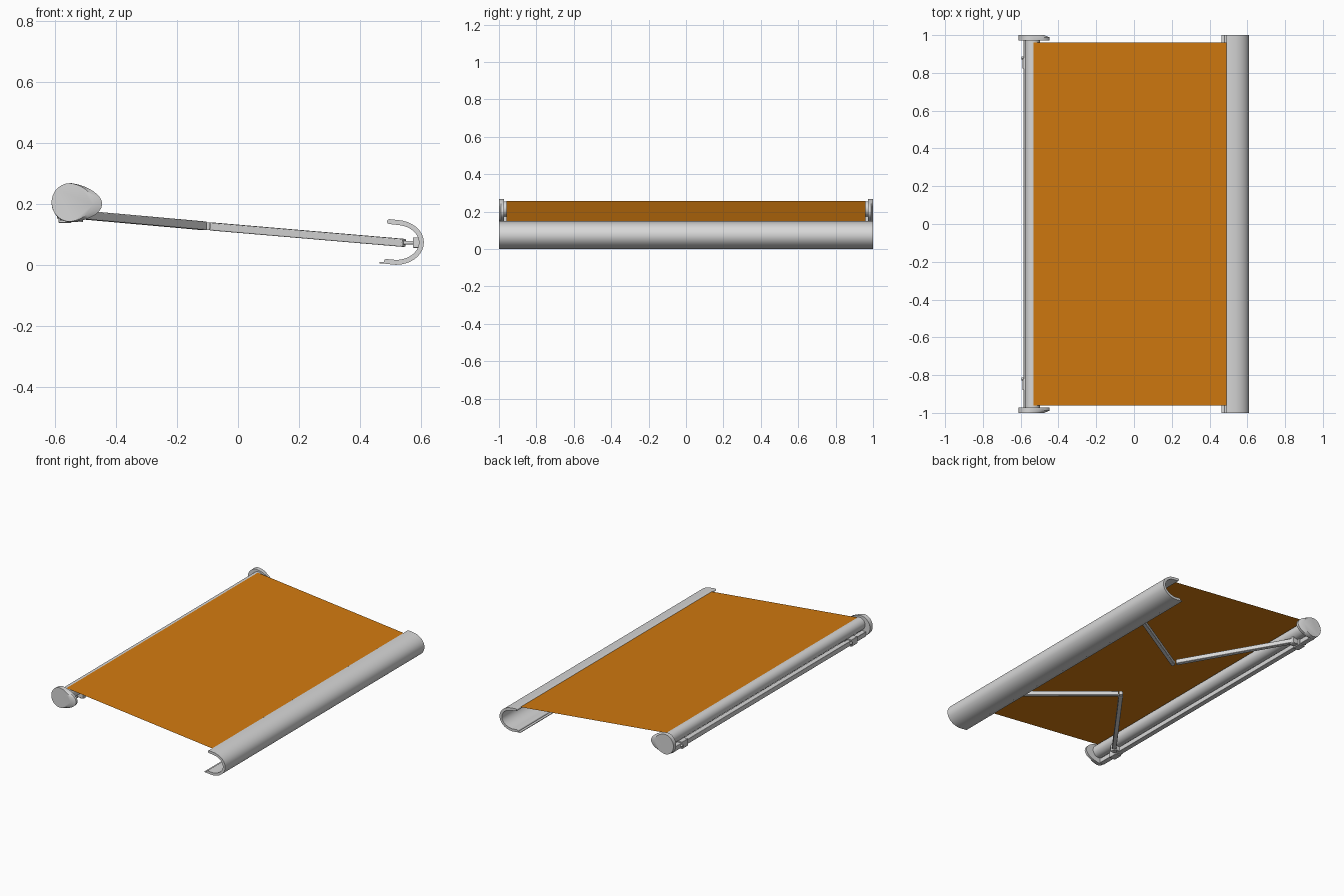
import bpy, bmesh, math
from mathutils import Vector, Matrix

if "Cube" in bpy.data.objects:
    bpy.data.objects.remove(bpy.data.objects["Cube"])


def material(name, rgb):
    m = bpy.data.materials.new(name)
    m.diffuse_color = (*rgb, 1)
    m.use_nodes = True
    m.node_tree.nodes["Principled BSDF"].inputs["Base Color"].default_value = m.diffuse_color
    return m


GREY = material("silver grey", (0.68, 0.68, 0.68))
ORANGE = material("orange fabric", (0.64, 0.195, 0.005))


def finish(bm, name, mat=GREY, smooth=True, bevel=0):
    bmesh.ops.recalc_face_normals(bm, faces=bm.faces)
    me = bpy.data.meshes.new(name)
    bm.to_mesh(me)
    bm.free()
    me.materials.append(mat)
    ob = bpy.data.objects.new(name, me)
    bpy.context.collection.objects.link(ob)
    if bevel:
        b = ob.modifiers.new("bevel", 'BEVEL')
        b.width, b.segments = bevel, 2
    if smooth:
        bpy.ops.object.select_all(action='DESELECT')
        ob.select_set(True)
        bpy.context.view_layer.objects.active = ob
        bpy.ops.object.shade_smooth_by_angle(angle=math.radians(35))
    return ob


def loft(name, rings):
    """Closed solid through rings of (y, [(x, z), ...])."""
    bm = bmesh.new()
    loops = [[bm.verts.new((x, y, z)) for x, z in pts] for y, pts in rings]
    n = len(loops[0])
    for a, b in zip(loops, loops[1:]):
        for i in range(n):
            j = (i + 1) % n
            bm.faces.new((a[i], a[j], b[j], b[i]))
    bm.faces.new(loops[0])
    bm.faces.new(loops[-1])
    return finish(bm, name)


def box(name, centre, size, bevel=0.002):
    bm = bmesh.new()
    bmesh.ops.create_cube(bm, size=1, matrix=Matrix.Translation(centre) @ Matrix.Diagonal((*size, 1)))
    return finish(bm, name, bevel=bevel)


def beam(name, p, q, width, height, bevel=0.003):
    p, q = Vector(p), Vector(q)
    d = (q - p).normalized()
    side = Vector((0, 0, 1)).cross(d).normalized()
    rot = Matrix((d, side, d.cross(side))).transposed().to_4x4()
    size = Matrix.Diagonal(((q - p).length, width, height, 1))
    bm = bmesh.new()
    bmesh.ops.create_cube(bm, size=1, matrix=Matrix.Translation((p + q) / 2) @ rot @ size)
    return finish(bm, name, bevel=bevel)


def rod(name, p, q, r, segments=20):
    p, q = Vector(p), Vector(q)
    rot = (q - p).to_track_quat('Z', 'Y').to_matrix().to_4x4()
    bm = bmesh.new()
    bmesh.ops.create_cone(bm, cap_ends=True, segments=segments, radius1=r, radius2=r,
                          depth=(q - p).length, matrix=Matrix.Translation((p + q) / 2) @ rot)
    return finish(bm, name)


def egg(cx, cz, left, right, high, tilt=0, n=40):
    pts = []
    for i in range(n):
        t = 2 * math.pi * i / n
        c, s = math.cos(t), math.sin(t)
        x = c * (right if c > 0 else left)
        z = s * high * (1 - 0.12 * max(c, 0))
        pts.append((cx + x * math.cos(tilt) - z * math.sin(tilt),
                    cz + x * math.sin(tilt) + z * math.cos(tilt)))
    return pts


# fabric roller and square support bar
rod("roller_tube", (-0.538, -0.975, 0.215), (-0.538, 0.975, 0.215), 0.04, 32)
box("support_bar", (-0.568, 0, 0.16), (0.032, 1.95, 0.03))

# fabric sheet
bm = bmesh.new()
bm.faces.new([bm.verts.new(c) for c in ((-0.533, -0.96, 0.256), (0.497, -0.96, 0.146),
                                        (0.497, 0.96, 0.146), (-0.533, 0.96, 0.256))])
finish(bm, "fabric", ORANGE, smooth=False)

# end caps: egg-shaped outer plate flaring to a longer inner edge
outer = egg(-0.552, 0.205, 0.06, 0.076, 0.063)
inner = egg(-0.55, 0.204, 0.062, 0.104, 0.064, -0.06)
for s, side in ((-1, "front"), (1, "back")):
    loft("end_cap_" + side, [(s * 0.972, inner), (s * 0.988, inner), (s * 1.0, outer)])

# curved front bar: a C-shaped stroke with rounded ends
mid = [(0.54 - 0.043, 0.142)]
for i in range(25):
    t = math.radians(82 - 172 * i / 24)
    mid.append((0.518 + 0.084 * math.cos(t), 0.0735 + 0.0655 * math.sin(t)))
mid.append((0.487, 0.011))
half = 0.008
left, right = [], []
for i, (x, z) in enumerate(mid):
    a, b = mid[max(i - 1, 0)], mid[min(i + 1, len(mid) - 1)]
    d = Vector((b[0] - a[0], b[1] - a[1])).normalized()
    left.append((x - d.y * half, z + d.x * half))
    right.append((x + d.y * half, z - d.x * half))


def round_end(centre, start):
    c, v = Vector(centre), Vector(start) - Vector(centre)
    return [tuple(c + Matrix.Rotation(-math.pi * k / 6, 2) @ v) for k in range(1, 6)]


profile = left + round_end(mid[-1], left[-1]) + right[::-1] + round_end(mid[0], right[0])
loft("front_bar", [(-1.0, profile), (1.0, profile)])
box("front_bar_lip", (0.476, 0, 0.0065), (0.024, 2.0, 0.004), 0)

# folding arms with their brackets
for s, side in ((-1, "front"), (1, "back")):
    ys = 0.83 * s + 0.02
    shoulder = Vector((-0.525, ys, 0.165))
    elbow = Vector((-0.1, 0.24 * s, 0.127))
    wrist = Vector((0.545, 0.655 * s, 0.072))
    box("bracket_" + side, (-0.568, 0.85 * s, 0.16), (0.042, 0.06, 0.044))
    box("shoulder_block_" + side, (-0.535, ys, 0.165), (0.05, 0.035, 0.04))
    rod("bracket_bolt_" + side, (-0.595, 0.85 * s + 0.03, 0.16), (-0.57, 0.85 * s + 0.03, 0.16), 0.008)
    rod("shoulder_pin_" + side, shoulder - Vector((0, 0, 0.024)), shoulder + Vector((0, 0, 0.02)), 0.016)
    beam("upper_arm_" + side, shoulder, elbow.lerp(shoulder, 0.03), 0.026, 0.028)
    beam("forearm_" + side, elbow.lerp(wrist, 0.02), wrist, 0.024, 0.026)
    rod("elbow_pin_" + side, elbow - Vector((0, 0, 0.012)), elbow + Vector((0, 0, 0.012)), 0.013)
    # wrist rod and mounting block on the front bar
    tip = Vector((0.585, 0.67 * s, 0.073))
    rod("wrist_rod_" + side, wrist, tip, 0.006, 12)
    box("wrist_block_" + side, tip, (0.022, 0.05, 0.034))
